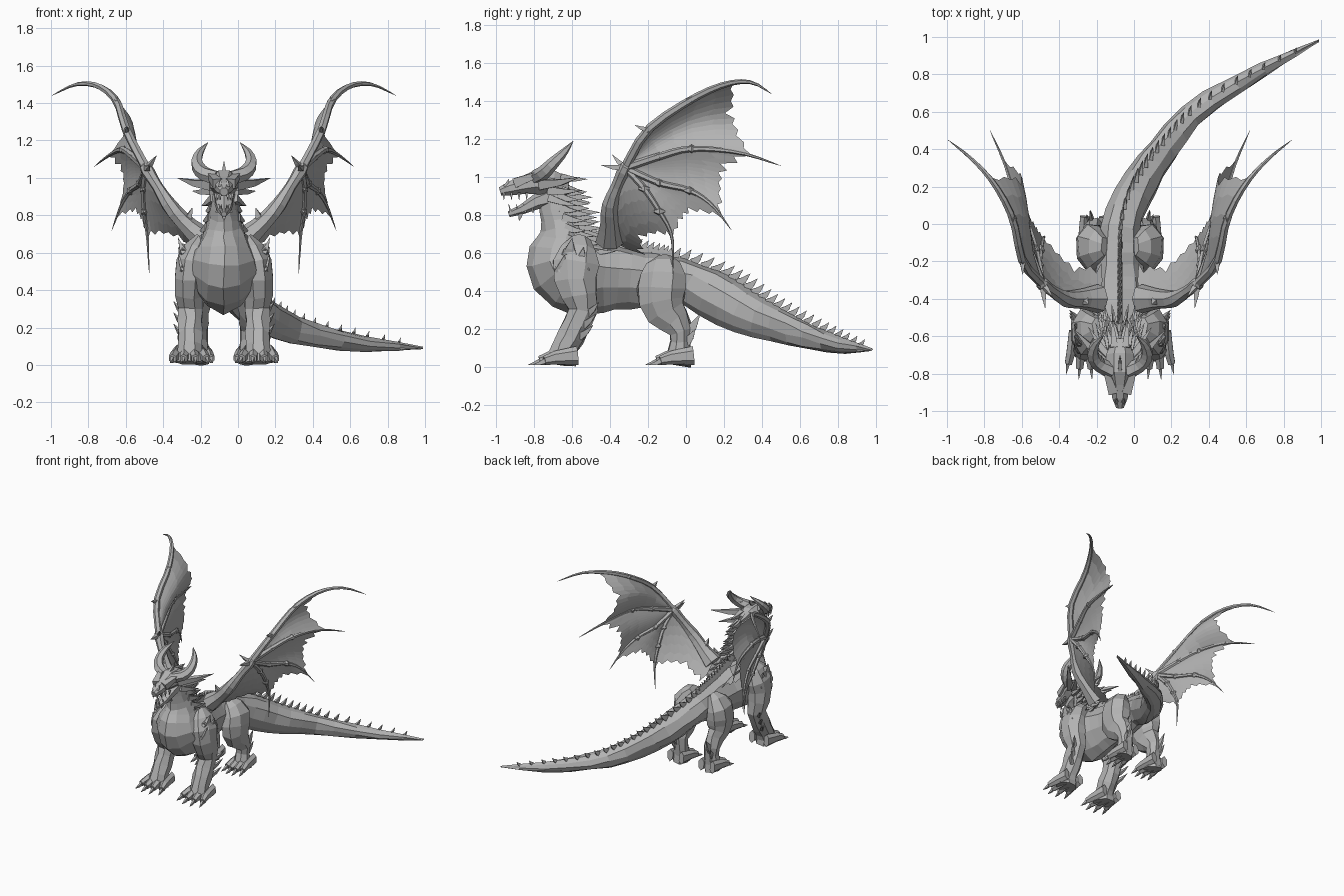
import bpy, bmesh, math, random
from mathutils import Vector

random.seed(4)
if "Cube" in bpy.data.objects:
    bpy.data.objects.remove(bpy.data.objects["Cube"])

MID = -0.075  # symmetry plane of the creature
X = Vector((1, 0, 0))

grey = bpy.data.materials.new("stone_grey")
grey.use_nodes = True
colour = (0.45, 0.45, 0.45, 1)
grey.diffuse_color = colour
grey.node_tree.nodes["Principled BSDF"].inputs["Base Color"].default_value = colour


def finish(name, bm, mirror=True):
    bmesh.ops.recalc_face_normals(bm, faces=bm.faces)
    mesh = bpy.data.meshes.new(name)
    bm.to_mesh(mesh)
    bm.free()
    mesh.materials.append(grey)
    obj = bpy.data.objects.new(name, mesh)
    obj.location.x = MID
    bpy.context.collection.objects.link(obj)
    if mirror:
        mod = obj.modifiers.new("mirror", 'MIRROR')
        mod.use_mirror_merge = False


def sample(pts, t):
    """Smooth curve through points, t from 0 to 1."""
    n = len(pts) - 1
    i = min(int(t * n), n - 1)
    u = t * n - i
    p0, p1, p2, p3 = (Vector(pts[max(0, min(n, k))]) for k in range(i - 1, i + 3))
    return 0.5 * (2 * p1 + (p2 - p0) * u + (2 * p0 - 5 * p1 + 4 * p2 - p3) * u * u
                  + (3 * p1 - p0 - 3 * p2 + p3) * u ** 3)


def smooth(pts, count):
    return [sample(pts, i / count) for i in range(count + 1)]


def frames(pts):
    """Centre, side and up vectors at each path point."""
    out = []
    for i, p in enumerate(pts):
        a, b = pts[max(i - 1, 0)], pts[min(i + 1, len(pts) - 1)]
        t = (Vector(b[:3]) - Vector(a[:3])).normalized()
        side = (X - t * X.dot(t)).normalized()
        out.append((Vector(p[:3]), side, t.cross(side), p[3], p[4]))
    return out


def loft(bm, pts, sides=8, pinch=0.0, jitter=0.0):
    """Skin of elliptical rings; each point is x, y, z, half width, half height."""
    rings = []
    for c, side, up, w, h in frames(pts):
        ring = []
        for k in range(sides):
            ang = math.tau * (k + 0.5) / sides
            s = math.sin(ang)
            wide = w * math.cos(ang) * (1 - pinch * max(0, -s))
            noise = Vector([random.uniform(-jitter, jitter) for _ in range(3)])
            ring.append(bm.verts.new(c + side * wide + up * h * s + noise))
        rings.append(ring)
    for r, q in zip(rings, rings[1:]):
        for k in range(sides):
            j = (k + 1) % sides
            bm.faces.new((r[k], r[j], q[j], q[k]))
    bm.faces.new(rings[0])
    bm.faces.new(rings[-1])


def spike(bm, base, tip, r, flat=1.0):
    b, t = Vector(base), Vector(tip)
    m = b.lerp(t, 0.5) + Vector((0, 0, -r * 0.2))
    loft(bm, [(*b, r * flat, r), (*m, r * flat * 0.65, r * 0.65), (*t, 0.001, 0.001)], 4)


# Tail, torso and neck in one skin, from tail tip to head
spine = [(1.06, .98, .09, .004, .004), (.72, .8, .115, .044, .046), (.41, .6, .175, .068, .074),
         (.235, .4, .25, .084, .1), (.1, .2, .345, .1, .13), (.01, 0, .45, .11, .115),
         (0, -.15, .455, .125, .14), (0, -.3, .465, .135, .16), (0, -.46, .475, .175, .19),
         (0, -.585, .485, .215, .21), (0, -.66, .58, .19, .19), (0, -.65, .7, .12, .12),
         (0, -.675, .82, .082, .098), (0, -.7, .94, .065, .09)]
bm = bmesh.new()
loft(bm, smooth(spine, 30), 10, 0.35, 0.006)
finish("body_and_tail", bm, False)

# Ridge spikes down the back and tail
bm = bmesh.new()
for c, side, up, w, h in frames(smooth(spine, 60))[2:49]:
    top = c + up * h * 0.92
    size = 0.025 + 0.25 * h
    spike(bm, top, top + up * size + Vector((.01, size * 0.7, 0)), size * 0.6, 0.45)
finish("back_spikes", bm, False)

# Mane of backward spikes on the neck
bm = bmesh.new()
for n, (c, side, up, w, h) in enumerate(frames(smooth(spine, 60))[46:60]):
    for ang in (35, 75) if n % 2 else (12, 55):
        a = math.radians(ang)
        out = side * math.cos(a) * w + up * math.sin(a) * h
        base = c + out * 0.85
        length = random.uniform(.07, .12)
        spike(bm, base, base + out * 0.3 + Vector((.01, length, -.02)), .03, 0.6)
finish("neck_mane", bm)

# Skull and lower jaw
bm = bmesh.new()
loft(bm, [(0, -.62, .95, .04, .05), (0, -.7, .965, .08, .075), (0, -.79, .975, .08, .07),
          (0, -.85, .96, .058, .052), (0, -.93, .94, .044, .04), (0, -.98, .925, .022, .024)], 8)
finish("skull", bm, False)
bm = bmesh.new()
loft(bm, [(0, -.7, .9, .065, .055), (0, -.79, .87, .055, .04), (0, -.865, .83, .04, .026),
          (0, -.935, .805, .016, .016)], 6)
spike(bm, (0, -.87, .82), (0, -.88, .77), .02)
finish("lower_jaw", bm, False)

# Teeth, brows, cheek spikes and nose horn
bm = bmesh.new()
for i in range(4):
    y = -.96 + i * .04
    spike(bm, (.02 + i * .009, y, .92), (.018 + i * .008, y, .88), .009)
    spike(bm, (.012 + i * .009, y + .035, .815), (.014 + i * .008, y + .025, .86), .008)
finish("teeth", bm)
bm = bmesh.new()
spike(bm, (.035, -.9, .97), (.1, -.7, 1.06), .036)
spike(bm, (.06, -.76, .96), (.25, -.56, 1.0), .036)
spike(bm, (.06, -.72, .93), (.17, -.55, .93), .03)
spike(bm, (.055, -.72, .89), (.12, -.57, .85), .028)
spike(bm, (.03, -.66, 1.0), (.04, -.52, .99), .028)
spike(bm, (.015, -.95, .95), (.02, -.935, .99), .02)
spike(bm, (0, -.78, 1.02), (0, -.7, 1.09), .03, 0.5)
finish("brow_and_cheek_spikes", bm)

# Curved main horns
bm = bmesh.new()
loft(bm, smooth([(.04, -.79, 1.0, .042, .04), (.11, -.75, 1.025, .04, .038),
                 (.145, -.7, 1.075, .034, .032), (.13, -.64, 1.135, .022, .02),
                 (.085, -.595, 1.19, .001, .001)], 9), 6)
finish("main_horns", bm)


# Legs with toes and claws
def leg(name, pts, foot_x, toe_y, spread):
    bm = bmesh.new()
    loft(bm, smooth(pts, 10), 8, 0, 0.006)
    finish(name + "_legs", bm)
    toes, claws = bmesh.new(), bmesh.new()
    for k in (-1, -.34, .34, 1):
        o = k * spread
        x, y = foot_x + o, toe_y + abs(o) * 0.6
        loft(toes, [(x, y + .12, .06, .026, .05), (x + o * .2, y, .048, .027, .036),
                    (x + o * .4, y - .055, .034, .022, .024)], 6)
        spike(claws, (x + o * .4, y - .045, .035), (x + o * .6, y - .115, .012), .02, 0.7)
    finish(name + "_toes", toes)
    finish(name + "_claws", claws)


leg("front", [(.12, -.55, .68, .03, .05), (.165, -.575, .57, .09, .125), (.185, -.58, .43, .085, .11),
              (.18, -.545, .3, .07, .085), (.18, -.6, .18, .068, .08), (.18, -.645, .09, .068, .07),
              (.185, -.66, .012, .085, .085)], .185, -.73, .065)
leg("hind", [(.08, -.12, .57, .03, .05), (.135, -.12, .5, .085, .12), (.145, -.13, .39, .09, .135),
             (.145, -.11, .29, .07, .11), (.14, -.035, .21, .058, .07), (.14, -.03, .11, .055, .06),
             (.14, -.045, .012, .068, .075)], .14, -.11, .05)

# Spikes on elbows, shoulders and hocks
bm = bmesh.new()
for i in range(3):
    z = .16 + i * .06
    spike(bm, (.22, -.56 + i * .02, z), (.27, -.49 + i * .015, z + .06), .028, 0.6)
spike(bm, (.15, .0, .17), (.16, .075, .28), .045, 0.4)
spike(bm, (.16, .0, .13), (.18, .05, .2), .035, 0.4)
for y, z in ((-.62, .63), (-.56, .58), (-.66, .54), (-.6, .49)):
    spike(bm, (.21, y, z - .04), (.245, y + .02, z + .05), .05, 0.5)
    spike(bm, (.21, y, z), (.25, y + .05, z - .07), .045, 0.5)
finish("limb_spikes", bm)

# Wing bones: every finger starts at the wrist
wrist = (.415, -.32, 1.05)
arm = [wrist, (.29, -.4, .85), (.11, -.4, .67), (.1, -.21, .59)]
fingers = [[wrist, (.52, -.2, 1.25), (.575, .03, 1.41), (.67, .21, 1.49), (.79, .345, 1.5), (.92, .45, 1.44)],
           [wrist, (.48, -.14, 1.11), (.54, .03, 1.15), (.6, .28, 1.13), (.695, .5, 1.06)],
           [wrist, (.45, -.14, .97), (.5, .02, .93), (.55, .14, .85), (.6, .24, .72)],
           [wrist, (.43, -.22, .94), (.425, -.14, .82), (.41, -.075, .69), (.4, -.07, .49)]]
bm = bmesh.new()
for f, thick in zip(fingers, (.025, .022, .019, .019)):
    bone = []
    for i in range(15):
        r = thick * (1.03 - .45 * i / 14 - .55 * (i / 14) ** 3)
        bone.append((*sample(f, i / 14), r, r))
    loft(bm, bone, 6)
    for knot in f[1:3]:
        k = Vector(knot)
        loft(bm, [(*(k + Vector((0, d, 0))), r, r) for d, r in ((-.03, .006), (0, .024), (.03, .006))], 5)
finish("wing_fingers", bm)
bm = bmesh.new()
loft(bm, smooth([(*arm[2], .07, .08), (.2, -.4, .75, .05, .055), (*arm[1], .042, .045),
                 (.36, -.36, .96, .03, .032), (*wrist, .036, .036), (.42, -.3, 1.08, .012, .012)], 12), 7)
finish("wing_arms", bm)
bm = bmesh.new()
spike(bm, wrist, (.4, -.45, 1.065), .025)
spike(bm, wrist, (.36, -.39, 1.12), .022)
spike(bm, fingers[0][1], (.52, -.27, 1.275), .02)
spike(bm, (.2, -.4, .76), (.17, -.43, .84), .035)
finish("wing_claws", bm)

# Wing membranes with ragged trailing edges between neighbouring bones
bm = bmesh.new()
ribs = fingers + [arm]
reach = (.66, .82, .88, .78, 1.0)
fold = (-.12, -.035, -.02, .02)
scallop = (.07, .14, .18, .18)
ACROSS, ALONG = 12, 6
for n in range(4):
    grid = []
    for i in range(ACROSS + 1):
        s = i / ACROSS
        bow = math.sin(math.pi * s)
        ragged = 1 - scallop[n] * bow - (random.uniform(.02, .09) if i % 2 else 0)
        row = []
        for j in range(ALONG + 1):
            t = j / ALONG * ragged
            p = sample(ribs[n], t * reach[n]).lerp(sample(ribs[n + 1], t * reach[n + 1]), s)
            row.append(bm.verts.new(p + X * fold[n] * bow * t))
        grid.append(row)
    for a, b in zip(grid, grid[1:]):
        for j in range(ALONG):
            bm.faces.new((a[j], b[j], b[j + 1], a[j + 1]))
bmesh.ops.remove_doubles(bm, verts=bm.verts, dist=0.0005)
finish("wing_membranes", bm)
